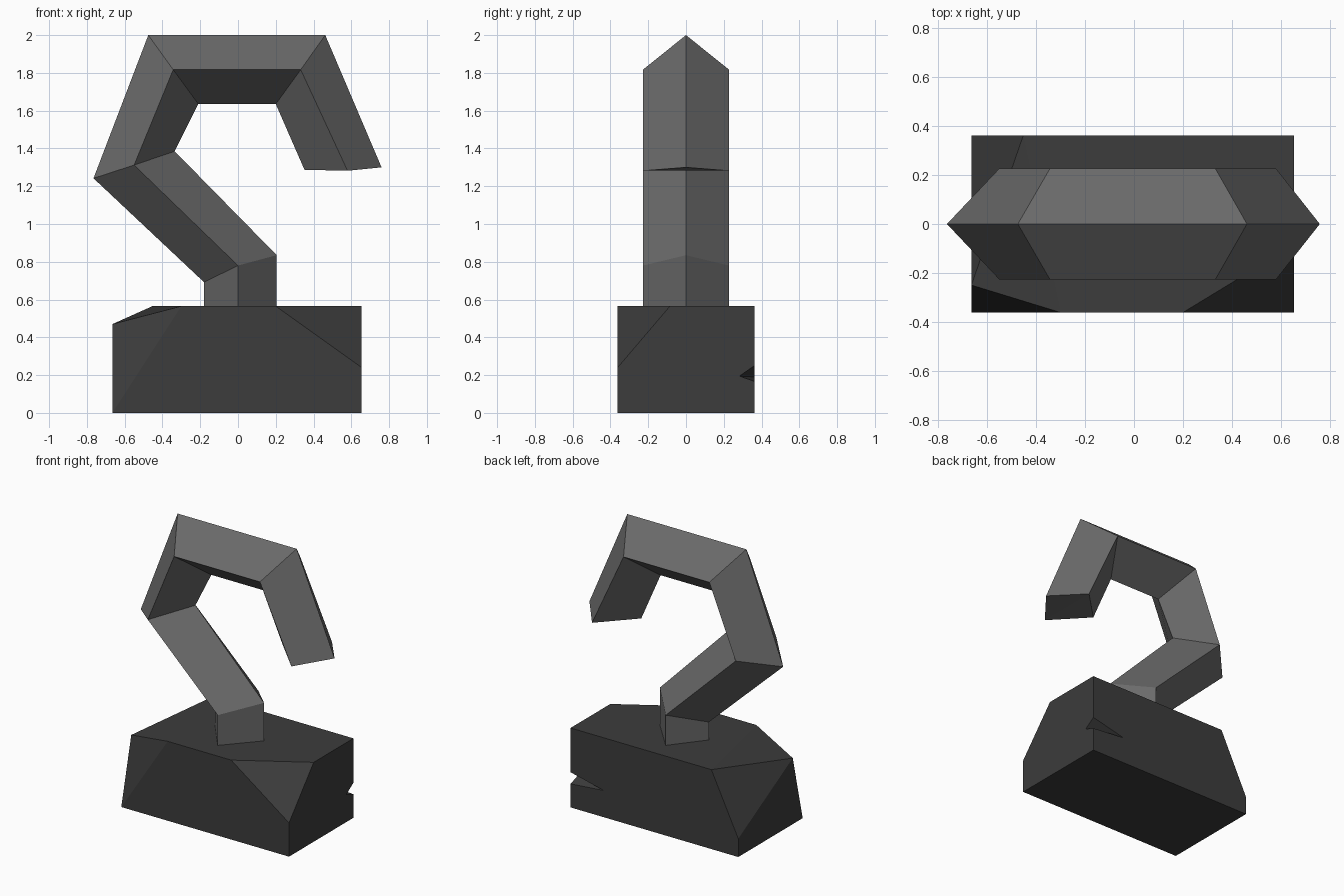
import bpy, bmesh
from mathutils import Vector

if "Cube" in bpy.data.objects:
    bpy.data.objects.remove(bpy.data.objects["Cube"])


def material(name, grey):
    m = bpy.data.materials.new(name)
    m.diffuse_color = (grey, grey, grey, 1)
    m.use_nodes = True
    m.node_tree.nodes["Principled BSDF"].inputs["Base Color"].default_value = m.diffuse_color
    return m


def make_object(name, bm, mat):
    bmesh.ops.recalc_face_normals(bm, faces=bm.faces)
    me = bpy.data.meshes.new(name)
    bm.to_mesh(me)
    bm.free()
    me.materials.append(mat)
    ob = bpy.data.objects.new(name, me)
    bpy.context.collection.objects.link(ob)
    return ob


def hull(name, points, mat):
    bm = bmesh.new()
    for p in points:
        bm.verts.new(p)
    res = bmesh.ops.convex_hull(bm, input=bm.verts)
    junk = [v for v in bm.verts if not v.link_faces]
    bmesh.ops.delete(bm, geom=junk, context='VERTS')
    bmesh.ops.dissolve_limit(bm, angle_limit=0.01, verts=bm.verts, edges=bm.edges)
    return make_object(name, bm, mat)


stone = material("dark stone grey", 0.045)
iron = material("iron grey", 0.145)

# Base block with chipped corners
L, R, Y, T = -0.665, 0.655, 0.362, 0.565
base = hull("base", [
    (L, -Y, 0), (R, -Y, 0), (R, Y, 0), (L, Y, 0),
    (-0.30, -Y, T), (L, -0.25, 0.47), (-0.453, Y, T), (L, Y, 0.13),  # left chips
    (0.20, -Y, T), (R, -0.085, T), (R, -Y, 0.24),                    # front right chip
    (R, Y, T)], stone)

# Notch in the back right edge, enlarged outwards for a clean cut
notch = [Vector(p) for p in ((R, 0.283, 0.195), (0.395, Y, 0.19), (R, Y, 0.25), (R, Y, 0.167))]
mid = (notch[0] + notch[1]) / 2
cutter = hull("notch_cutter", [mid + (p - mid) * 2 for p in notch], stone)
cutter.hide_render = True
cutter.hide_viewport = True
cut = base.modifiers.new("notch", 'BOOLEAN')
cut.operation = 'DIFFERENCE'
cut.solver = 'EXACT'
cut.object = cutter

# Hook: diamond section swept along bends, each (outer, middle, inner) in x, z
W = 0.228
rings = [
    ((-0.18, 0.55), (0.0, 0.55), (0.205, 0.55)),
    ((-0.18, 0.692), (0.0, 0.78), (0.205, 0.835)),
    ((-0.765, 1.242), (-0.55, 1.312), (-0.335, 1.385)),
    ((-0.475, 2.0), (-0.343, 1.817), (-0.21, 1.635)),
    ((0.462, 2.0), (0.332, 1.817), (0.2, 1.635)),
    ((0.76, 1.30), (0.58, 1.282), (0.352, 1.287)),
]
bm = bmesh.new()
loops = []
for (ox, oz), (mx, mz), (ix, iz) in rings:
    loops.append([bm.verts.new(p) for p in
                  ((ox, 0, oz), (mx, -W, mz), (ix, 0, iz), (mx, W, mz))])
for a, b in zip(loops, loops[1:]):
    for i in range(4):
        j = (i + 1) % 4
        bm.faces.new((a[i], a[j], b[j], b[i]))
bm.faces.new(loops[0])
end = loops[-1]
bm.faces.new((end[0], end[1], end[3]))
bm.faces.new((end[1], end[2], end[3]))
make_object("hook", bm, iron)
